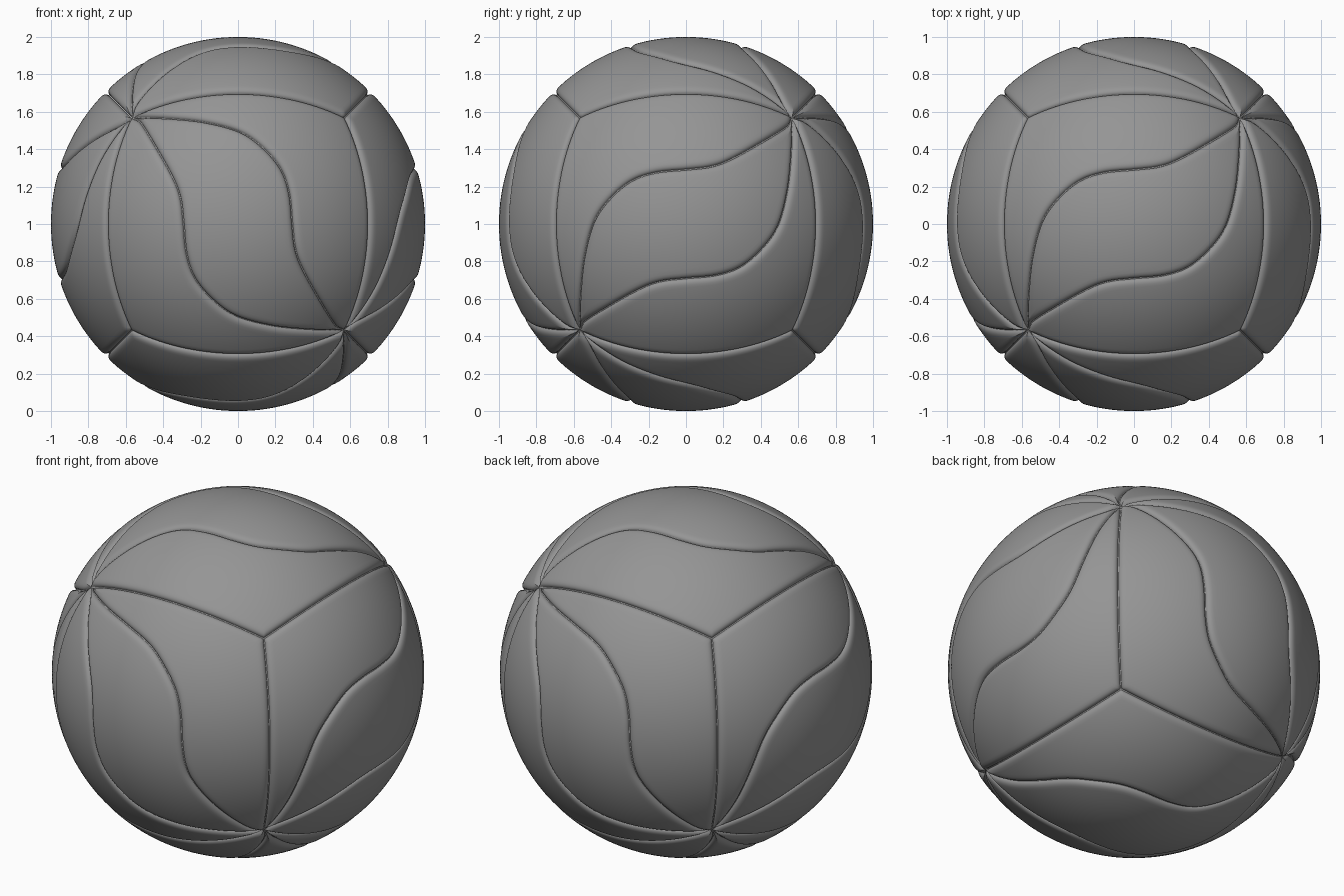
import bpy, bmesh, math
from mathutils import Vector, Matrix, kdtree

if "Cube" in bpy.data.objects:
    bpy.data.objects.remove(bpy.data.objects["Cube"])

N = 160                 # divisions along a panel
DEPTH, GAP, ROUND = 0.022, 0.004, 0.034
INSETS = [0, .003, .004, .0055, .008, .012, .018, .026, .038, .055]
INNER = 16              # divisions across the flat middle of a panel
K = 1 / math.sqrt(3)

# S-shaped seam on the right-hand face, as (y, z) seen from the side
SEAM = [(K, K), (.545, .525), (.38, .425), (.235, .347), (.13, .312), (0, .297),
        (-.166, .28), (-.30, .233), (-.42, .13), (-.50, .013),
        (-.55, -.163), (-.572, -.35), (-.578, -.49), (-K, -K)]


def on_sphere(y, z):
    return Vector((math.sqrt(max(0, 1 - y * y - z * z)), y, z))


def spline(pts, steps=40):
    out = []
    p = [pts[0] * 2 - pts[1]] + pts + [pts[-1] * 2 - pts[-2]]
    for i in range(1, len(p) - 2):
        a, b, c, d = p[i - 1:i + 3]
        for s in range(steps):
            t = s / steps
            q = 0.5 * (2 * b + (c - a) * t + (2 * a - 5 * b + 4 * c - d) * t * t
                       + (3 * b - a - 3 * c + d) * t ** 3)
            out.append(q.normalized())
    return out + [pts[-1].copy()]


def resample(path, n):
    acc = [0.0]
    for a, b in zip(path, path[1:]):
        acc.append(acc[-1] + (b - a).length)
    out, j = [], 0
    for i in range(n + 1):
        target = acc[-1] * i / n
        while j < len(path) - 2 and acc[j + 1] < target:
            j += 1
        f = (target - acc[j]) / max(acc[j + 1] - acc[j], 1e-9)
        out.append(path[j].lerp(path[j + 1], f).normalized())
    return out


def arc(a, b, n):
    return [a.slerp(b, i / n) for i in range(n + 1)]


# Dark grey leather
leather = bpy.data.materials.new("dark_grey")
leather.diffuse_color = (0.3, 0.3, 0.3, 1)
leather.use_nodes = True
leather.node_tree.nodes["Principled BSDF"].inputs["Base Color"].default_value = leather.diffuse_color


def panel_mesh(name, side_a, side_b):
    """Skin between two seams, rounded down into the groove at its border."""
    border = resample(side_a, 4000) + resample(side_b, 4000)
    tree = kdtree.KDTree(len(border))
    for i, p in enumerate(border):
        tree.insert(p, i)
    tree.balance()
    bm = bmesh.new()
    rows = []
    for a, b in zip(side_a, side_b):
        w = max((a - b).length, 1e-6)
        k = min(1, 0.45 * w / INSETS[-1])
        edge = [d * k / w for d in INSETS]
        e = edge[-1]
        mid = [e + (1 - 2 * e) * i / INNER for i in range(1, INNER)]
        row = []
        for v in edge + mid + [1 - x for x in reversed(edge)]:
            p = a.lerp(b, v).normalized()
            d = tree.find(p)[2]
            s = min(1, max(0, (d - GAP) / ROUND))
            r = 1 - DEPTH * (1 - math.sqrt(1 - (1 - s) ** 2))
            row.append(bm.verts.new(p * r))
        rows.append(row)
    for r0, r1 in zip(rows, rows[1:]):
        for j in range(len(r0) - 1):
            bm.faces.new((r0[j], r0[j + 1], r1[j + 1], r1[j]))
    bmesh.ops.remove_doubles(bm, verts=bm.verts, dist=1e-5)
    bm.normal_update()
    if sum(f.normal.dot(f.calc_center_median()) * f.calc_area() for f in bm.faces) < 0:
        bmesh.ops.reverse_faces(bm, faces=bm.faces)
    for f in bm.faces:
        f.smooth = True
    me = bpy.data.meshes.new(name)
    bm.to_mesh(me)
    bm.free()
    me.materials.append(leather)
    return me


# The two panel shapes: S-shaped middle strip and side panel
seam = resample(spline([on_sphere(*p) for p in SEAM]), N)
half_turn = Matrix.Rotation(math.pi, 3, 'X')
seam2 = [half_turn @ p for p in reversed(seam)]
A, B, C = Vector((K, K, K)), Vector((K, -K, -K)), Vector((K, -K, K))
cube_edge = arc(A, C, N // 2) + arc(C, B, N // 2)[1:]
middle = panel_mesh("middle_panel", seam, seam2)
outer = panel_mesh("side_panel", cube_edge, seam)


def place(name, mesh, rot):
    ob = bpy.data.objects.new(name, mesh)
    ob.matrix_world = Matrix.Translation((0, 0, 1)) @ rot
    bpy.context.collection.objects.link(ob)


# Three panels on each of the six faces
for k in range(3):
    for flip in range(2):
        face = (Matrix.Rotation(k * math.tau / 3, 4, Vector((1, 1, 1)))
                @ Matrix.Rotation(flip * math.pi, 4, 'Y'))
        place("middle_panel", middle, face)
        place("side_panel", outer, face)
        place("side_panel", outer, face @ Matrix.Rotation(math.pi, 4, 'X'))
